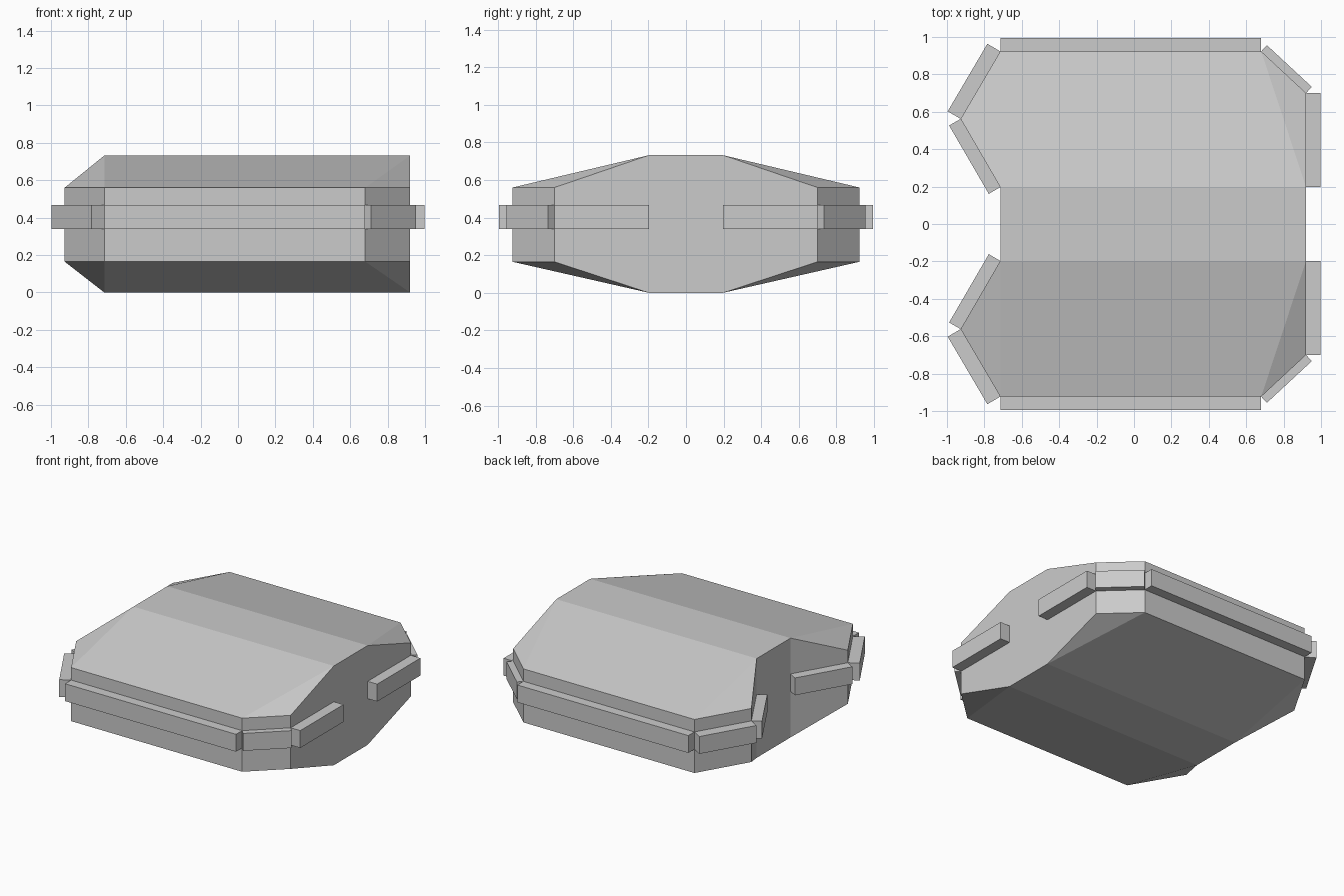
import bpy
import bmesh
from mathutils import Vector

if "Cube" in bpy.data.objects:
    bpy.data.objects.remove(bpy.data.objects["Cube"])

# Half outline of the hull seen from above, from ridge at the left to ridge at the right
HALF = [(-0.715, 0.197), (-0.927, 0.562), (-0.715, 0.923),
        (0.68, 0.923), (0.92, 0.7), (0.92, 0.197)]
LOW, HIGH, TOP = 0.165, 0.56, 0.732
BAR_LOW, BAR_HIGH = 0.34, 0.468


def finish(bm, name):
    bmesh.ops.recalc_face_normals(bm, faces=bm.faces)
    mesh = bpy.data.meshes.new(name)
    bm.to_mesh(mesh)
    bm.free()
    obj = bpy.data.objects.new(name, mesh)
    bpy.context.collection.objects.link(obj)


def make_hull():
    bm = bmesh.new()
    outline = HALF + [(x, -y) for x, y in reversed(HALF)]
    n = len(outline)
    ridge = {0, 5, 6, 11}
    lower = [bm.verts.new((x, y, 0 if i in ridge else LOW)) for i, (x, y) in enumerate(outline)]
    upper = [bm.verts.new((x, y, TOP if i in ridge else HIGH)) for i, (x, y) in enumerate(outline)]
    # Upright walls
    for i in range(n):
        j = (i + 1) % n
        bm.faces.new((lower[i], lower[j], upper[j], upper[i]))
    # Flat ridge, sloping panels and folded corners, on top and underside
    panels = [(0, 1, 2), (0, 2, 3, 5), (3, 4, 5)]
    panels += [tuple(n - 1 - i for i in p) for p in panels] + [(0, 5, 6, 11)]
    for ring in (lower, upper):
        for p in panels:
            bm.faces.new([ring[i] for i in p])
    finish(bm, "hull")


def make_bar(name, a, b, depth):
    # Rectangular bar standing out from the wall between a and b
    a, b = Vector(a), Vector(b)
    d = (b - a).normalized()
    out = Vector((-d.y, d.x)) * depth
    bm = bmesh.new()
    base = bm.faces.new([bm.verts.new((p.x, p.y, BAR_LOW)) for p in (a, b, b + out, a + out)])
    geom = bmesh.ops.extrude_face_region(bm, geom=[base], use_keep_orig=True)["geom"]
    bmesh.ops.translate(bm, vec=(0, 0, BAR_HIGH - BAR_LOW),
                        verts=[v for v in geom if isinstance(v, bmesh.types.BMVert)])
    finish(bm, name)


make_hull()

# Bumper bars along each outer wall, mirrored front to back
names = ["notch_bar", "left_bar", "side_bar", "corner_bar", "end_bar"]
depths = [0.071, 0.08, 0.071, 0.045, 0.078]
for i, (name, depth) in enumerate(zip(names, depths)):
    (ax, ay), (bx, by) = HALF[i], HALF[i + 1]
    make_bar("back_" + name, (ax, ay), (bx, by), depth)
    make_bar("front_" + name, (bx, -by), (ax, -ay), depth)
